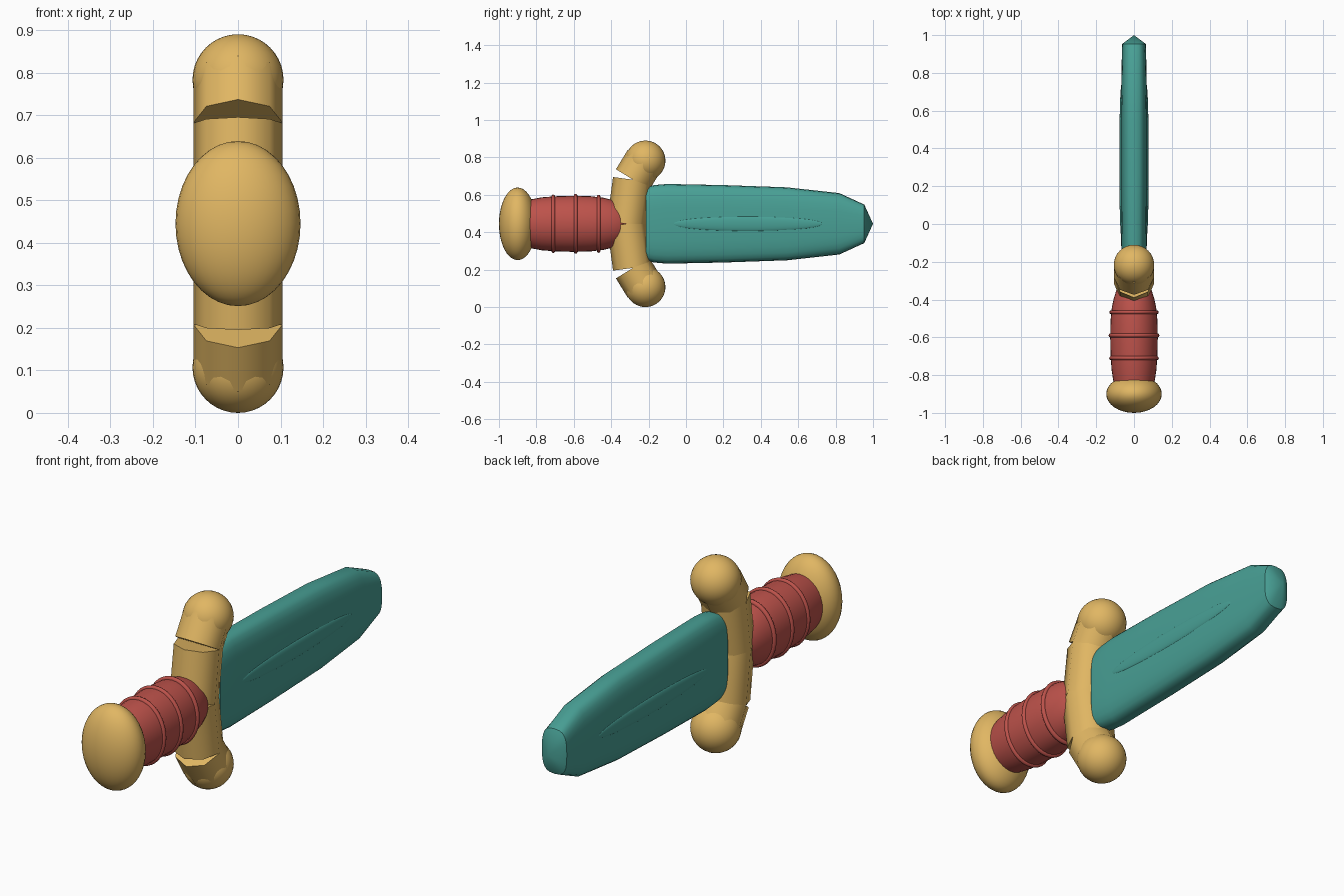
import bpy, bmesh, math
from mathutils import Vector

MID = 0.445  # height of the long axis

cube = bpy.data.objects.get("Cube")
if cube:
    bpy.data.objects.remove(cube, do_unlink=True)


def make_material(name, rgb):
    mat = bpy.data.materials.new(name)
    mat.use_nodes = True
    mat.diffuse_color = (*rgb, 1)
    mat.node_tree.nodes["Principled BSDF"].inputs["Base Color"].default_value = (*rgb, 1)
    return mat


gold = make_material("gold", (0.75, 0.47, 0.125))
red = make_material("red", (0.51, 0.085, 0.07))
teal = make_material("teal", (0.065, 0.35, 0.30))


def finish(obj, name, mat, angle=60):
    obj.name = name
    obj.data.materials.append(mat)
    bpy.ops.object.select_all(action="DESELECT")
    obj.select_set(True)
    bpy.context.view_layer.objects.active = obj
    bpy.ops.object.shade_smooth_by_angle(angle=math.radians(angle))
    return obj


def ball(name, mat, centre, radii):
    bpy.ops.mesh.primitive_uv_sphere_add(segments=32, ring_count=20, location=centre)
    obj = bpy.context.object
    obj.scale = radii
    return finish(obj, name, mat)


def rod(name, mat, start, end, radius):
    a, b = Vector(start), Vector(end)
    bpy.ops.mesh.primitive_cylinder_add(vertices=8, radius=radius, depth=(b - a).length,
                                        location=(a + b) / 2)
    obj = bpy.context.object
    obj.rotation_euler = (math.atan2(-(b - a).y, (b - a).z), 0, 0)
    return finish(obj, name, mat)


def loft(name, mat, sections, power=2, sides=32, tip=None):
    """Skin (y, half width, half height) super-ellipse sections along y."""
    bm = bmesh.new()
    rings = []
    for y, rx, rz in sections:
        ring = []
        for i in range(sides):
            t = math.tau * i / sides
            c, s = math.cos(t), math.sin(t)
            x = math.copysign(abs(c) ** (2 / power), c) * rx
            z = math.copysign(abs(s) ** (2 / power), s) * rz
            ring.append(bm.verts.new((x, y, MID + z)))
        rings.append(ring)
    for a, b in zip(rings, rings[1:]):
        for i in range(sides):
            j = (i + 1) % sides
            bm.faces.new((a[i], a[j], b[j], b[i]))
    bm.faces.new(rings[0])
    if tip is None:
        bm.faces.new(rings[-1])
    else:
        apex = bm.verts.new((0, tip, MID))
        for i in range(sides):
            bm.faces.new((rings[-1][i], rings[-1][(i + 1) % sides], apex))
    bmesh.ops.recalc_face_normals(bm, faces=bm.faces)
    mesh = bpy.data.meshes.new(name)
    bm.to_mesh(mesh)
    bm.free()
    obj = bpy.data.objects.new(name, mesh)
    bpy.context.collection.objects.link(obj)
    return finish(obj, name, mat, 40)


# Pommel
ball("pommel", gold, (0, -0.9, MID), (0.147, 0.1, 0.194))

# Barrel-shaped grip with three raised rings
FLAT = 1.19  # grip height over width
grip = [(-0.84, 0.108), (-0.77, 0.119), (-0.69, 0.124), (-0.6, 0.126), (-0.51, 0.124),
        (-0.44, 0.117), (-0.39, 0.106), (-0.35, 0.093), (-0.31, 0.07)]
loft("grip", red, [(y, r, r * FLAT) for y, r in grip])
for i, (y, r) in enumerate([(-0.71, 0.121), (-0.59, 0.124), (-0.467, 0.120)]):
    bpy.ops.mesh.primitive_torus_add(major_radius=r, minor_radius=0.0105, major_segments=40,
                                     minor_segments=10, location=(0, y, MID),
                                     rotation=(math.pi / 2, 0, 0))
    ring = bpy.context.object
    ring.scale = (1, FLAT, 1)
    finish(ring, f"grip_ring_{i + 1}", red)

# Crossguard: an inner arm, a bent outer arm and a ball, above and below
for side, label in ((1, "upper"), (-1, "lower")):
    def at(y, h):
        return (0, y, MID + side * h)
    rod(f"{label}_guard_arm", gold, at(-0.318, 0), at(-0.286, 0.236), 0.105)
    rod(f"{label}_guard_tip", gold, at(-0.285, 0.237), at(-0.222, 0.34), 0.105)
    ball(f"{label}_guard_ball", gold, at(-0.217, 0.338), (0.107,) * 3)

# Blade with a blunt point
loft("blade", teal, [(-0.215, 0.063, 0.195), (-0.17, 0.066, 0.207), (-0.1, 0.068, 0.213),
                     (0.2, 0.071, 0.207), (0.54, 0.071, 0.195), (0.82, 0.066, 0.164),
                     (0.953, 0.063, 0.103)], power=3, sides=24, tip=1.0)

# Shallow raised ridge on each side of the blade
for side, label in ((1, "left"), (-1, "right")):
    ball(f"{label}_blade_ridge", teal, (side * 0.067, 0.33, MID), (0.011, 0.4, 0.04))
